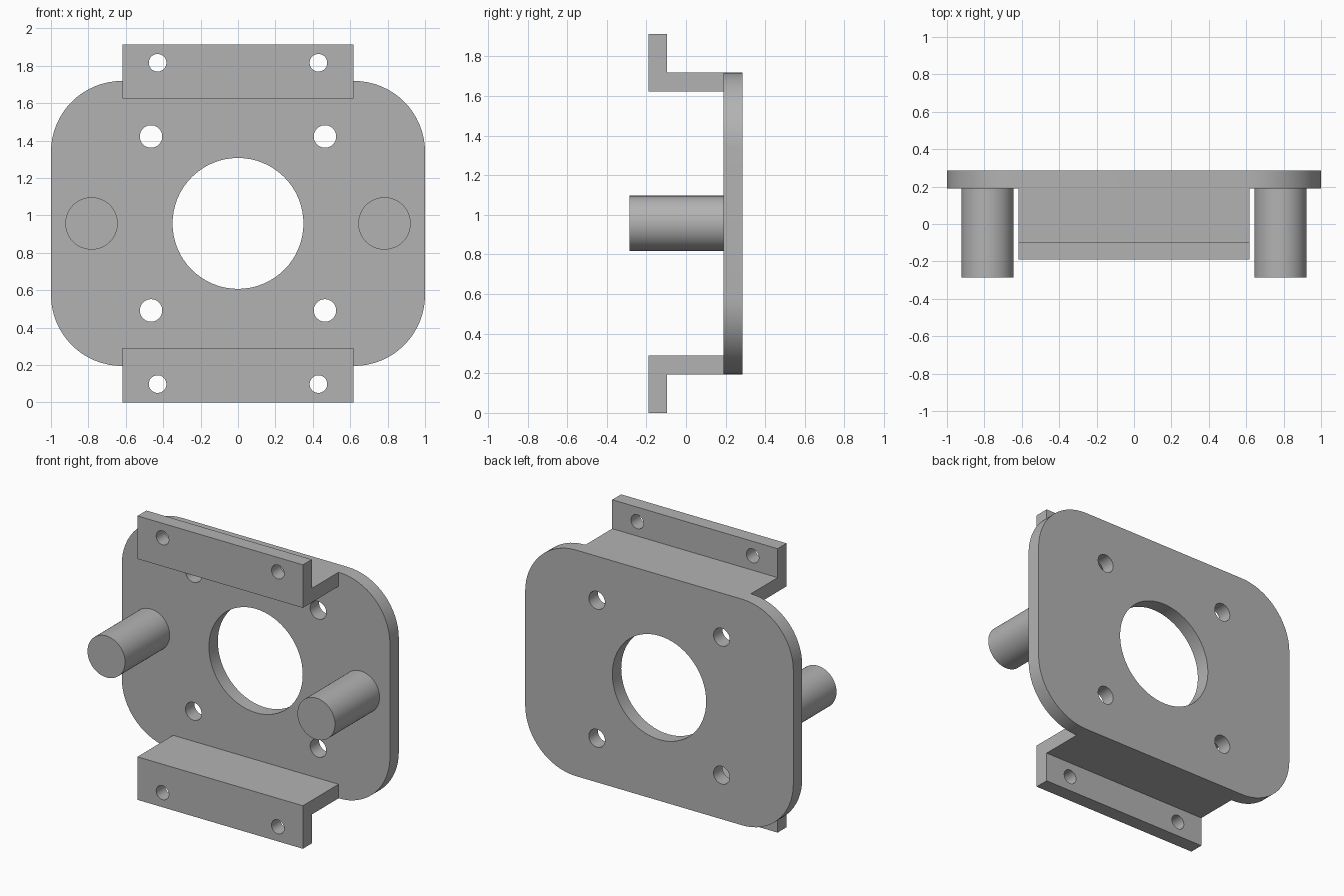
import bpy, bmesh
from math import pi, cos, sin, radians
from mathutils import Matrix

cube = bpy.data.objects.get("Cube")
if cube:
    bpy.data.objects.remove(cube, do_unlink=True)

# Main dimensions
MID = 0.957            # height of the plate centre
HALF_H = 0.762         # half height of the plate
THICK = 0.095
BACK, PLATE_FRONT = 0.285, 0.19
CORNER = 0.38
BRACKET_HALF = 0.617

grey = bpy.data.materials.new("plain grey")
grey.use_nodes = True
colour = (0.45, 0.45, 0.45, 1)
grey.diffuse_color = colour
grey.node_tree.nodes["Principled BSDF"].inputs["Base Color"].default_value = colour


def make_object(name, bm):
    bmesh.ops.recalc_face_normals(bm, faces=bm.faces)
    mesh = bpy.data.meshes.new(name)
    bm.to_mesh(mesh)
    bm.free()
    mesh.materials.append(grey)
    obj = bpy.data.objects.new(name, mesh)
    bpy.context.collection.objects.link(obj)
    return obj


def extruded(name, points, offset):
    """Close a flat outline and extrude it along offset."""
    bm = bmesh.new()
    face = bm.faces.new([bm.verts.new(p) for p in points])
    new = bmesh.ops.extrude_face_region(bm, geom=[face])["geom"]
    verts = [v for v in new if isinstance(v, bmesh.types.BMVert)]
    bmesh.ops.translate(bm, verts=verts, vec=offset)
    return make_object(name, bm)


def rod(name, x, z, radius, y0, y1, sides=64):
    """Cylinder along the y axis."""
    bm = bmesh.new()
    place = Matrix.Translation((x, (y0 + y1) / 2, z)) @ Matrix.Rotation(pi / 2, 4, "X")
    bmesh.ops.create_cone(bm, cap_ends=True, segments=sides, radius1=radius,
                          radius2=radius, depth=y1 - y0, matrix=place)
    return make_object(name, bm)


def drill(obj, holes, y0, y1):
    """Cut round holes (x, z, radius) through obj along y."""
    for x, z, radius in holes:
        cutter = rod("hole_cutter", x, z, radius, y0 - 0.05, y1 + 0.05)
        cutter.hide_render = True
        mod = obj.modifiers.new("hole", "BOOLEAN")
        mod.operation, mod.solver, mod.object = "DIFFERENCE", "EXACT", cutter
        bpy.context.view_layer.objects.active = obj
        bpy.ops.object.modifier_apply(modifier=mod.name)
        bpy.data.objects.remove(cutter, do_unlink=True)


def smooth(obj):
    bpy.ops.object.select_all(action="DESELECT")
    obj.select_set(True)
    bpy.context.view_layer.objects.active = obj
    bpy.ops.object.shade_smooth_by_angle(angle=radians(30))


# Rounded plate with a large centre opening and four screw holes
outline = []
for quarter, (sx, sz) in enumerate([(1, 1), (-1, 1), (-1, -1), (1, -1)]):
    for i in range(17):
        a = (quarter + i / 16) * pi / 2
        outline.append((sx * (1 - CORNER) + CORNER * cos(a), PLATE_FRONT,
                        MID + sz * (HALF_H - CORNER) + CORNER * sin(a)))
plate = extruded("mounting_plate", outline, (0, BACK - PLATE_FRONT, 0))
holes = [(0, MID, 0.35)]
holes += [(sx * 0.465, MID + sz * 0.465, 0.06) for sx in (-1, 1) for sz in (-1, 1)]
drill(plate, holes, PLATE_FRONT, BACK)
smooth(plate)

# Angle brackets, mirrored about the plate centre
for name, s in (("upper_bracket", 1), ("lower_bracket", -1)):
    inner, outer, tip = HALF_H - THICK, HALF_H, MID
    profile = [(PLATE_FRONT, inner), (PLATE_FRONT, outer), (-0.095, outer),
               (-0.095, tip), (-0.19, tip), (-0.19, inner)]
    bracket = extruded(name, [(-BRACKET_HALF, y, MID + s * h) for y, h in profile],
                       (2 * BRACKET_HALF, 0, 0))
    drill(bracket, [(sx * 0.43, MID + s * 0.859, 0.047) for sx in (-1, 1)], -0.19, -0.095)
    smooth(bracket)

# Round pegs either side of the opening
for name, s in (("left_peg", 1), ("right_peg", -1)):
    smooth(rod(name, s * 0.783, MID, 0.14, -BACK, PLATE_FRONT + 0.01))
